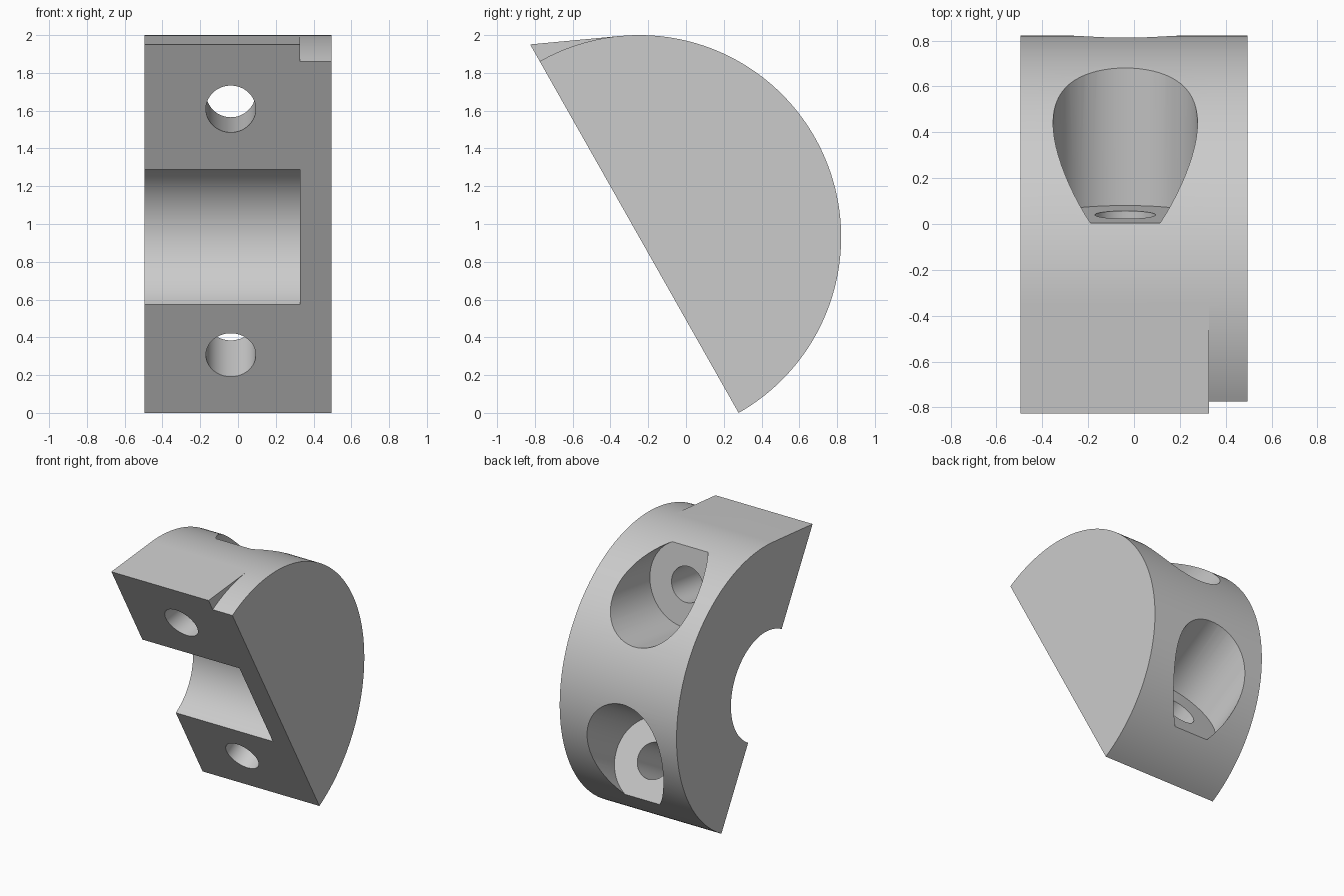
import bpy, bmesh
from math import sin, cos, pi, radians, acos, sqrt
from mathutils import Vector, Matrix

if "Cube" in bpy.data.objects:
    bpy.data.objects.remove(bpy.data.objects["Cube"])

TILT = radians(29.5)            # lean of the mating face
R = 2 / (1 + cos(TILT))         # outer radius
YC, ZC = -0.248, 2 - R          # disc centre
BORE = 0.411
TIP = 1.172                     # reach of the lip along the mating face
LEFT, STEP, RIGHT = -0.495, 0.328, 0.495
HOLE_X = -0.038

grey = bpy.data.materials.new("plain grey")
grey.use_nodes = True
colour = (0.6, 0.6, 0.6, 1)
grey.diffuse_color = colour
grey.node_tree.nodes["Principled BSDF"].inputs["Base Color"].default_value = colour


def place(x, u, n):
    """Point from x, distance along the mating face and depth behind it."""
    return Vector((x, YC - u * sin(TILT) + n * cos(TILT),
                   ZC + u * cos(TILT) + n * sin(TILT)))


def arc(radius, a, b, count):
    """Arc in (u, n); angle zero points straight behind the mating face."""
    angles = [a + (b - a) * i / count for i in range(count + 1)]
    return [(radius * sin(t), radius * cos(t)) for t in angles]


def make_object(name, bm):
    bmesh.ops.recalc_face_normals(bm, faces=bm.faces)
    mesh = bpy.data.meshes.new(name)
    bm.to_mesh(mesh)
    bm.free()
    mesh.materials.append(grey)
    obj = bpy.data.objects.new(name, mesh)
    bpy.context.collection.objects.link(obj)
    return obj


def build_body():
    bm = bmesh.new()

    def ring(points, x):
        return [bm.verts.new(place(x, u, n)) for u, n in points]

    def strip(a, b):
        for i in range(len(a) - 1):
            bm.faces.new((a[i], a[i + 1], b[i + 1], b[i]))

    # Outer arc splits where the flat lip leaves it at a tangent
    tangent = pi / 2 - acos(R / TIP)
    main = arc(R, -pi / 2, tangent, 90)
    rest = arc(R, tangent, pi / 2, 14)[1:]
    bore = arc(BORE, -pi / 2, pi / 2, 48)

    main_l, main_s, main_r = [ring(main, x) for x in (LEFT, STEP, RIGHT)]
    rest_s, rest_r = [ring(rest, x) for x in (STEP, RIGHT)]
    tip_l, tip_s = [ring([(TIP, 0)], x) for x in (LEFT, STEP)]
    bore_l, bore_s = [ring(bore, x) for x in (LEFT, STEP)]

    # Curved walls and lip top
    strip(main_l + tip_l, main_s + tip_s)
    strip(main_s + rest_s, main_r + rest_r)
    strip(bore_l, bore_s)
    # End caps, lip step and bore end
    bm.faces.new(main_r + rest_r)
    bm.faces.new(main_l + tip_l + bore_l[::-1])
    bm.faces.new([main_s[-1]] + rest_s + tip_s)
    bm.faces.new(bore_s)
    # Mating face
    bm.faces.new([main_l[0], bore_l[0], bore_s[0], bore_s[-1], bore_l[-1],
                  tip_l[0], tip_s[0], rest_s[-1], rest_r[-1],
                  main_r[0], main_s[0]])
    return make_object("clamp_half", bm)


def build_cutter(name, floor, elevation):
    """Stepped drill: narrow through hole, wide counterbore behind the floor."""
    bm = bmesh.new()
    profile = [(-1.2, 0.132), (0, 0.132), (0, 0.315), (1.6, 0.315)]
    sides = 64
    rings = [[bm.verts.new((r * cos(2 * pi * i / sides),
                            r * sin(2 * pi * i / sides), t))
              for i in range(sides)] for t, r in profile]
    for a, b in zip(rings, rings[1:]):
        for i in range(sides):
            j = (i + 1) % sides
            bm.faces.new((a[i], a[j], b[j], b[i]))
    bm.faces.new(rings[0])
    bm.faces.new(rings[-1])
    # Local z becomes the drilling axis, towards the back and up
    bm.transform(Matrix.Translation(floor)
                 @ Matrix.Rotation(elevation - pi / 2, 4, "X"))
    obj = make_object(name, bm)
    obj.hide_render = True
    return obj


body = build_body()
cutters = [
    build_cutter("upper_screw_cutter", Vector((HOLE_X, 0.04, 1.696)), radians(7.4)),
    build_cutter("lower_screw_cutter", place(HOLE_X, -0.717, 0.39), TILT),
]

# Cut both screw holes
bpy.ops.object.select_all(action="DESELECT")
bpy.context.view_layer.objects.active = body
body.select_set(True)
for cutter in cutters:
    mod = body.modifiers.new("screw_hole", "BOOLEAN")
    mod.operation = "DIFFERENCE"
    mod.solver = "EXACT"
    mod.object = cutter
    bpy.ops.object.modifier_apply(modifier=mod.name)
    bpy.data.objects.remove(cutter)

bpy.ops.object.shade_smooth_by_angle(angle=radians(20))
